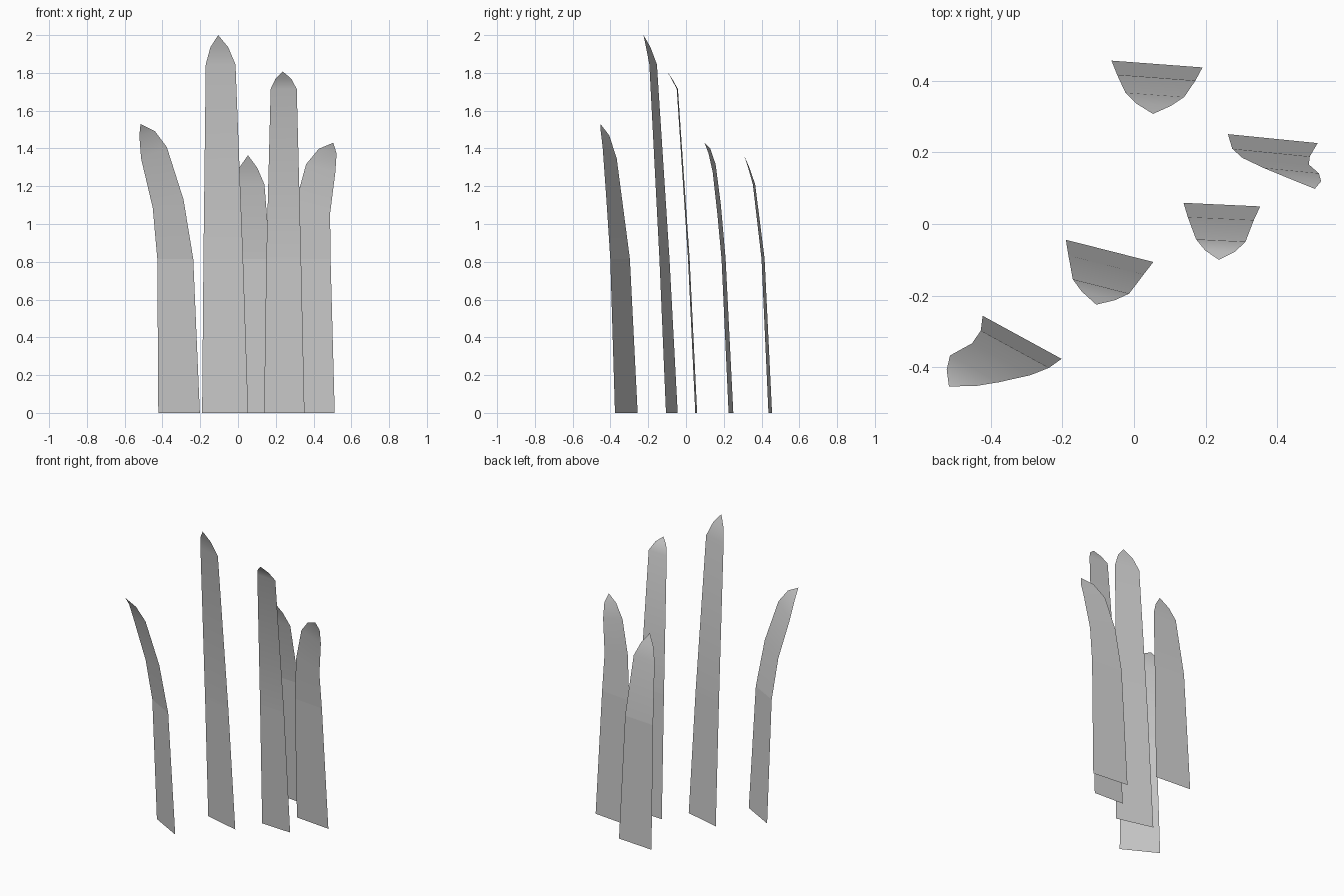
import bpy

if "Cube" in bpy.data.objects:
    bpy.data.objects.remove(bpy.data.objects["Cube"])

CUT = 0.815   # height where the lower stalk meets the upper leaf
STRAIGHT = (1, 0.86, 0.645, 0.385)        # width taper, row by row
CURVED = (1, 0.865, 0.74, 0.62, 0.375)


def strip(name, rows, tip=None, flip=False):
    """Open sheet of quads between left/right pairs, closed by an optional tip."""
    verts = [p for pair in rows for p in pair]
    faces = [(2 * i, 2 * i + 1, 2 * i + 3, 2 * i + 2) for i in range(len(rows) - 1)]
    if tip:
        verts.append(tip)
        n = len(verts) - 1
        faces.append((n - 2, n - 1, n))
    if flip:
        faces = [f[::-1] for f in faces]
    me = bpy.data.meshes.new(name)
    me.from_pydata(verts, [], faces)
    for p in me.polygons:
        p.use_smooth = True
    ob = bpy.data.objects.new(name, me)
    bpy.context.collection.objects.link(ob)


def blade(name, half, roll, spine):
    """half = half-width vector at the ground, roll = sideways tilt of the bent rows."""
    taper = STRAIGHT if len(spine) == 5 else CURVED
    rows = []
    for i, ((x, y, z), t) in enumerate(zip(spine, taper)):
        dx, dy, dz = half[0] * t, half[1] * t, (roll * t if i > 1 else 0)
        if i == 3 and roll > 0:
            dz *= 1.6
        rows.append(((x - dx, y - dy, z - dz), (x + dx, y + dy, z + dz)))
    strip(name + "_stalk", rows[:2], flip=True)
    strip(name + "_leaf", rows[1:], tip=spine[-1])


# Blade bending to the left
blade("left_blade", (0.11, -0.06), 0.03,
      [(-.312, -.316, 0), (-.332, -.349, CUT), (-.37, -.377, 1.108),
       (-.445, -.404, 1.377), (-.481, -.429, 1.48), (-.516, -.453, 1.53)])
# Tallest blade
blade("tall_blade", (0.122, -0.031), 0,
      [(-.068, -.075, 0), (-.078, -.114, CUT), (-.092, -.174, 1.845),
       (-.099, -.2, 1.936), (-.105, -.225, 2)])
# Second tallest blade
blade("middle_blade", (0.107, -0.005), 0,
      [(.245, .054, 0), (.242, .015, CUT), (.242, -.046, 1.715),
       (.24, -.076, 1.77), (.237, -.1, 1.807)])
# Blade bending to the right
blade("right_blade", (0.125, -0.0125), -0.033,
      [(.387, .238, 0), (.382, .199, CUT), (.395, .175, 1.08),
       (.438, .149, 1.296), (.475, .124, 1.386), (.504, .098, 1.43)])
# Short blade at the back
blade("back_blade", (0.127, -0.0095), 0,
      [(.064, .446, 0), (.062, .408, CUT), (.058, .36, 1.21),
       (.054, .333, 1.296), (.053, .307, 1.364)])
